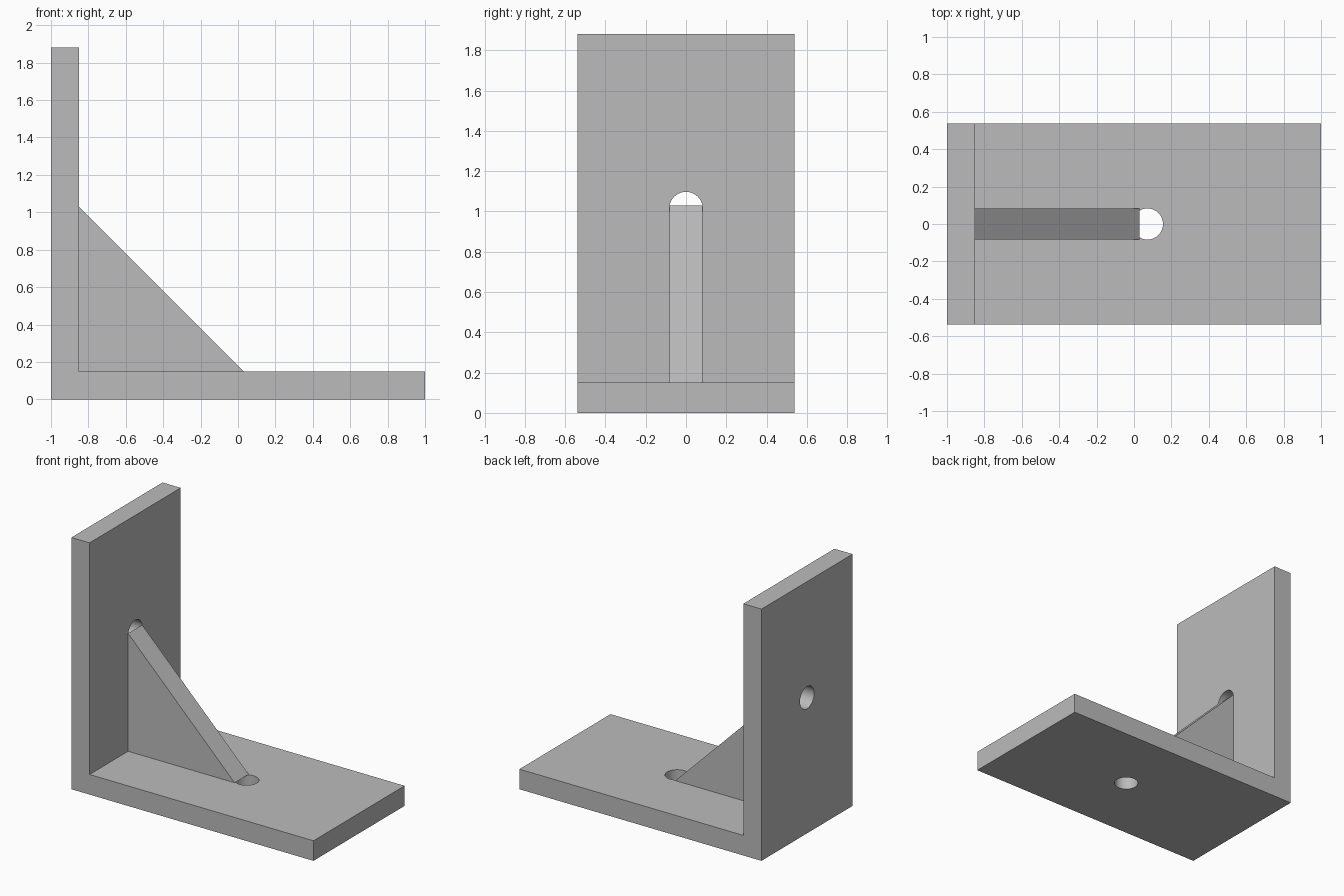
import bpy
import bmesh
from math import pi
from mathutils import Matrix, Vector

cube = bpy.data.objects.get("Cube")
if cube:
    bpy.data.objects.remove(cube, do_unlink=True)

WIDTH, THICK, HEIGHT = 1.075, 0.15, 1.88
RIB_WIDTH, HOLE_RADIUS = 0.166, 0.083
INNER = THICK - 1  # inner face of the upright

grey = bpy.data.materials.new("plain grey")
grey.use_nodes = True
colour = (0.5, 0.5, 0.5, 1)
grey.diffuse_color = colour
grey.node_tree.nodes["Principled BSDF"].inputs["Base Color"].default_value = colour


def make_object(name, bm):
    mesh = bpy.data.meshes.new(name)
    bmesh.ops.recalc_face_normals(bm, faces=bm.faces)
    bm.to_mesh(mesh)
    bm.free()
    obj = bpy.data.objects.new(name, mesh)
    bpy.context.collection.objects.link(obj)
    mesh.materials.append(grey)
    return obj


def extrude_profile(name, points, width):
    """Extrude an x-z outline along y, centred on y = 0."""
    bm = bmesh.new()
    face = bm.faces.new([bm.verts.new((x, -width / 2, z)) for x, z in points])
    result = bmesh.ops.extrude_face_region(bm, geom=[face])
    verts = [v for v in result["geom"] if isinstance(v, bmesh.types.BMVert)]
    bmesh.ops.translate(bm, verts=verts, vec=(0, width, 0))
    return make_object(name, bm)


def drill(target, name, centre, turn):
    """Cut a round bolt hole through the target."""
    bm = bmesh.new()
    bmesh.ops.create_cone(bm, cap_ends=True, segments=64, radius1=HOLE_RADIUS,
                          radius2=HOLE_RADIUS, depth=THICK * 2,
                          matrix=Matrix.Translation(Vector(centre)) @ turn)
    cutter = make_object(name, bm)
    cutter.hide_render = True
    cutter.hide_set(True)
    cutter.display_type = 'WIRE'
    cut = target.modifiers.new(name, 'BOOLEAN')
    cut.operation = 'DIFFERENCE'
    cut.solver = 'EXACT'
    cut.object = cutter
    return cutter


# L-shaped plate
bracket = extrude_profile("angle_plate", [
    (-1, 0), (1, 0), (1, THICK), (INNER, THICK), (INNER, HEIGHT), (-1, HEIGHT)], WIDTH)

# Bolt holes, one in each leg
cutters = [
    drill(bracket, "base_hole_cutter", (0.072, 0, THICK / 2), Matrix.Identity(4)),
    drill(bracket, "upright_hole_cutter", (-1 + THICK / 2, 0, 1.014),
          Matrix.Rotation(pi / 2, 4, 'Y')),
]

# Apply the cuts, then smooth the hole walls
bpy.context.view_layer.update()
graph = bpy.context.evaluated_depsgraph_get()
drilled = bpy.data.meshes.new_from_object(bracket.evaluated_get(graph))
bracket.modifiers.clear()
bracket.data = drilled
for cutter in cutters:
    bpy.data.objects.remove(cutter, do_unlink=True)
bpy.ops.object.select_all(action='DESELECT')
bracket.select_set(True)
bpy.context.view_layer.objects.active = bracket
bpy.ops.object.shade_smooth_by_angle(angle=pi / 6)

# Triangular stiffening rib
extrude_profile("gusset_rib", [
    (INNER, THICK), (0.03, THICK), (INNER, 1.03)], RIB_WIDTH)
